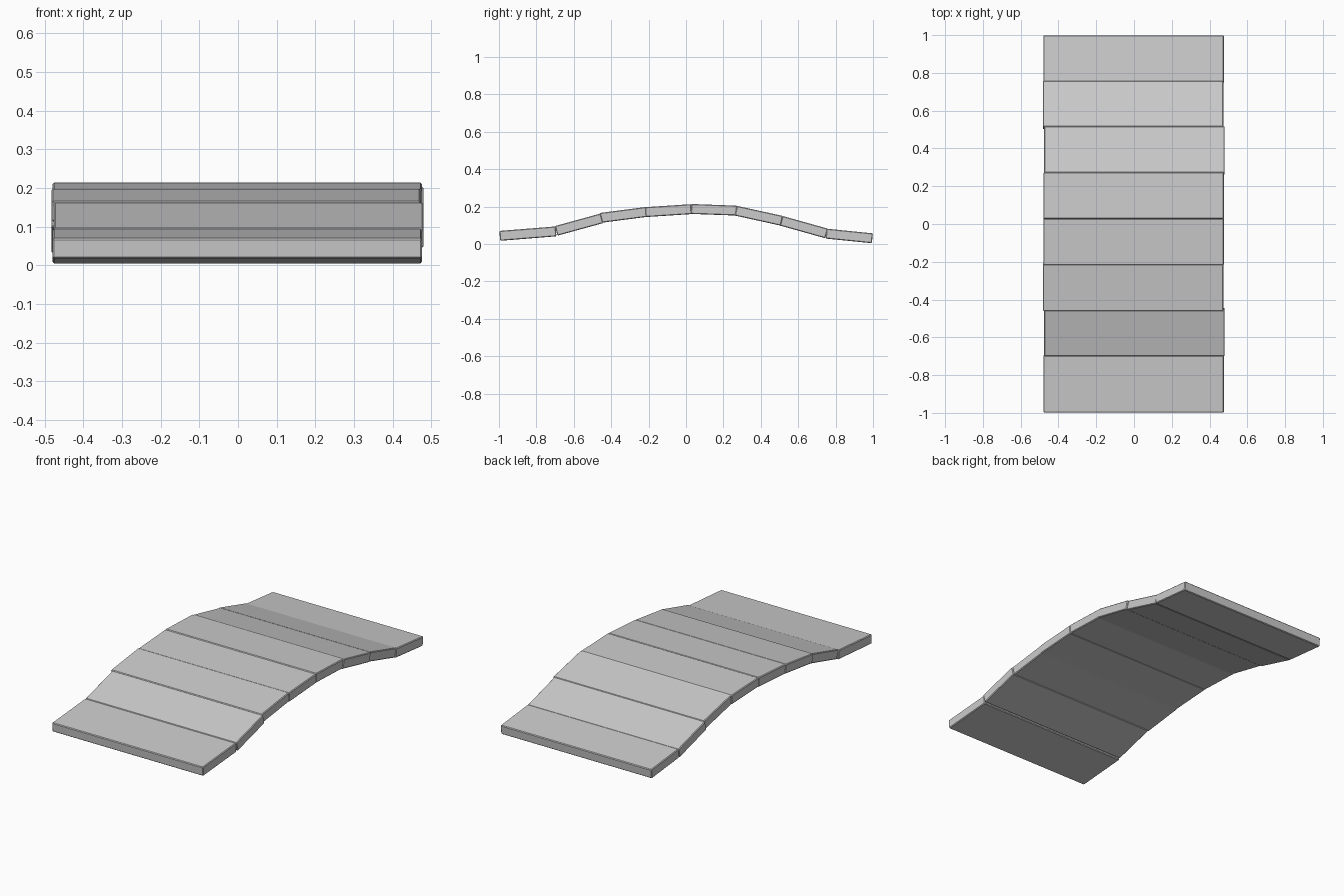
import bpy, bmesh, math
from mathutils import Matrix

if "Cube" in bpy.data.objects:
    bpy.data.objects.remove(bpy.data.objects["Cube"])

THICK = 0.053
WIDTH = 0.956

# Top edge of each plank seen from the side: y0, z0, y1, z1
PLANKS = [
    (-0.998, 0.070, -0.697, 0.094),
    (-0.701, 0.096, -0.457, 0.163),
    (-0.461, 0.166, -0.214, 0.198),
    (-0.219, 0.197, 0.027, 0.213),
    (0.028, 0.214, 0.273, 0.205),
    (0.272, 0.204, 0.518, 0.150),
    (0.516, 0.150, 0.759, 0.082),
    (0.752, 0.082, 0.999, 0.057),
]
SHIFTS = (-0.002, 0.002, -0.005, -0.002)  # slight sideways misalignment


def plank(index, y0, z0, y1, z1):
    length = math.hypot(y1 - y0, z1 - z0)
    tilt = math.atan2(z1 - z0, y1 - y0)
    bm = bmesh.new()
    bmesh.ops.create_cube(bm, size=1)
    bmesh.ops.scale(bm, vec=(WIDTH, length, THICK), verts=bm.verts)
    # small chamfer on every edge
    bmesh.ops.bevel(bm, geom=bm.edges[:], offset=0.004, segments=1,
                    affect='EDGES', profile=0.5)
    # hang the plank below its top edge line
    bmesh.ops.translate(bm, vec=(0, 0, -THICK / 2), verts=bm.verts)
    place = (Matrix.Translation((SHIFTS[index % 4], (y0 + y1) / 2, (z0 + z1) / 2))
             @ Matrix.Rotation(tilt, 4, 'X'))
    bmesh.ops.transform(bm, matrix=place, verts=bm.verts)
    mesh = bpy.data.meshes.new("bridge_plank")
    bm.to_mesh(mesh)
    bm.free()
    obj = bpy.data.objects.new(f"bridge_plank_{index + 1}", mesh)
    bpy.context.collection.objects.link(obj)


# Row of planks forming the arched walkway
for i, edge in enumerate(PLANKS):
    plank(i, *edge)
